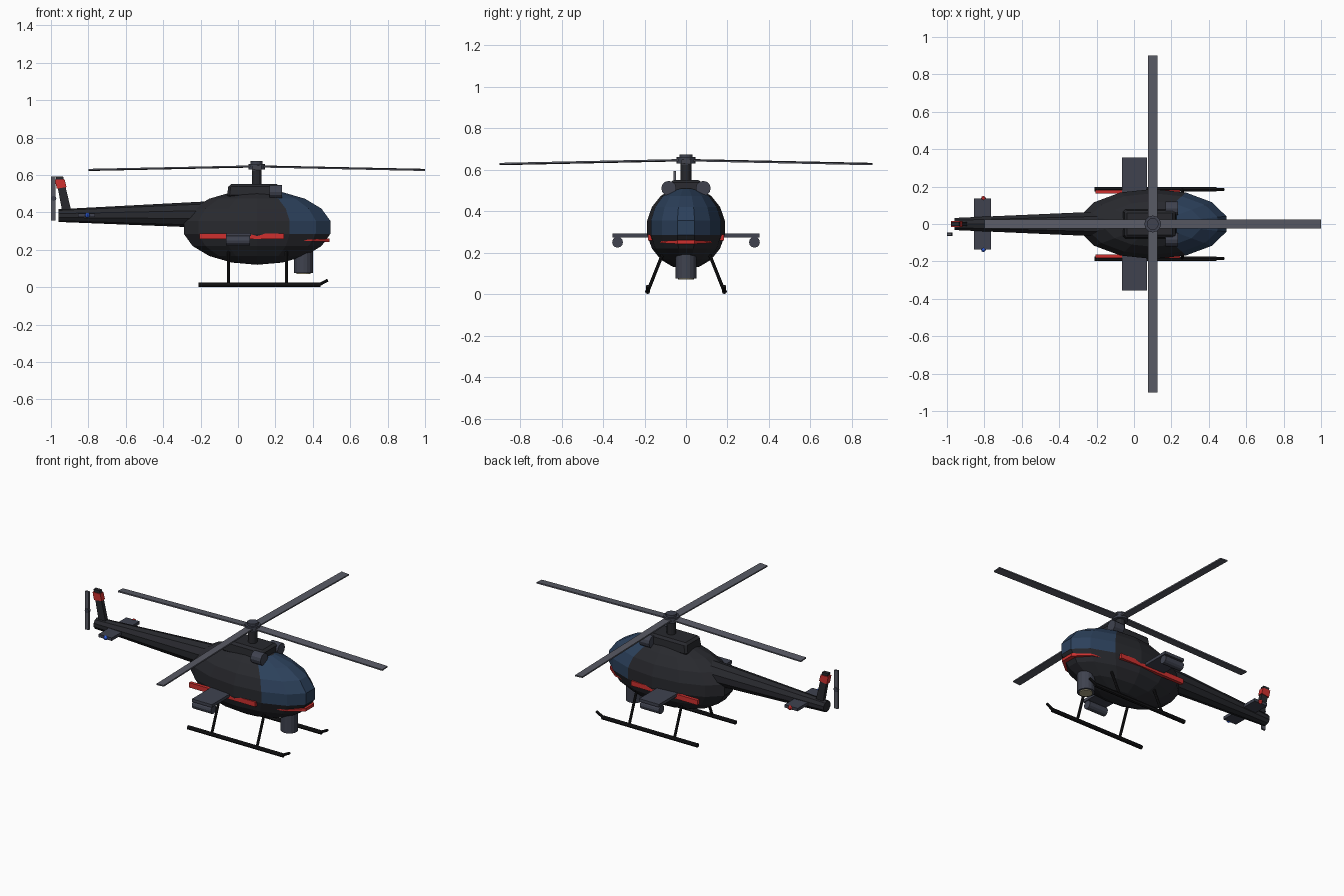
import bpy, bmesh
from math import pi, sin, cos, radians
from mathutils import Vector, Matrix

if "Cube" in bpy.data.objects:
    bpy.data.objects.remove(bpy.data.objects["Cube"])


def material(name, r, g, b):
    m = bpy.data.materials.new(name)
    m.diffuse_color = (r, g, b, 1)
    m.use_nodes = True
    m.node_tree.nodes["Principled BSDF"].inputs["Base Color"].default_value = m.diffuse_color
    return m


BODY = material("dark_paint", .021, .022, .027)
GLASS = material("blue_glass", .025, .052, .105)
PANEL = material("panel_grey", .05, .055, .078)
BLADE = material("blade_grey", .1, .104, .13)
BLACK = material("skid_black", .008, .008, .009)
RED = material("red_trim", .62, .03, .028)
BLUE = material("blue_light", .03, .12, .8)
LENS = material("lens", .42, .38, .24)


def finish(name, bm, *mats):
    bmesh.ops.recalc_face_normals(bm, faces=bm.faces[:])
    me = bpy.data.meshes.new(name)
    bm.to_mesh(me)
    bm.free()
    for m in mats:
        me.materials.append(m)
    ob = bpy.data.objects.new(name, me)
    bpy.context.collection.objects.link(ob)
    return ob


def box(name, centre, size, mat, matrix=Matrix()):
    bm = bmesh.new()
    bmesh.ops.create_cube(bm, size=1, matrix=matrix @ Matrix.Translation(centre) @ Matrix.Diagonal((*size, 1)))
    return finish(name, bm, mat)


def rod(name, a, b, r1, mat, r2=None, sides=12):
    a, b = Vector(a), Vector(b)
    d = b - a
    rot = d.to_track_quat('Z', 'Y').to_matrix().to_4x4()
    bm = bmesh.new()
    bmesh.ops.create_cone(bm, cap_ends=True, segments=sides, radius1=r1,
                          radius2=r1 if r2 is None else r2, depth=d.length,
                          matrix=Matrix.Translation((a + b) / 2) @ rot)
    return finish(name, bm, mat)


def ball(name, centre, r, mat):
    bm = bmesh.new()
    bmesh.ops.create_uvsphere(bm, u_segments=8, v_segments=6, radius=r, matrix=Matrix.Translation(centre))
    return finish(name, bm, mat)


def side_slab(name, profile, half, mat):
    # extrude an x-z outline across y
    bm = bmesh.new()
    f = bm.faces.new([bm.verts.new((x, -half, z)) for x, z in profile])
    ext = bmesh.ops.extrude_face_region(bm, geom=[f])
    bmesh.ops.translate(bm, vec=(0, 2 * half, 0),
                        verts=[g for g in ext['geom'] if isinstance(g, bmesh.types.BMVert)])
    bm.faces.ensure_lookup_table()
    return finish(name, bm, mat)


# Fuselage: faceted ellipsoid with the windscreen as coloured faces
N, RINGS = 14, 9
CX, RX, RY, RZ = .102, .408, .19, .2
bm = bmesh.new()
rings = []
for j in range(1, RINGS):
    lat = -pi / 2 + pi * j / RINGS
    rings.append([bm.verts.new((CX + RX * cos(lat) * cos((i - .5) * 2 * pi / N),
                                RY * cos(lat) * sin((i - .5) * 2 * pi / N),
                                .32 + RZ * sin(lat))) for i in range(N)])
for j, (lo, hi) in enumerate(zip(rings, rings[1:])):
    for i in range(N):
        k = (i + 1) % N
        f = bm.faces.new((lo[i], lo[k], hi[k], hi[i]))
        if j >= 3 and i in (N - 2, N - 1, 0, 1, 2):
            f.material_index = 1
for ring, z in ((rings[0], .12), (rings[-1], .52)):
    tip = bm.verts.new((CX, 0, z))
    for i in range(N):
        bm.faces.new((ring[i], ring[(i + 1) % N], tip))
finish("fuselage", bm, BODY, GLASS)

# Chin trim: thin wedge-ended band under the windscreen
bm = bmesh.new()
half = [(.3, .137, .002), (.405, .112, .005), (.49, .04, .009)]
outline = half + [(x, -y, t) for x, y, t in reversed(half)]
low = [bm.verts.new((x, y, .251 - t)) for x, y, t in outline]
top = [bm.verts.new((x, y, .251 + t)) for x, y, t in outline]
bm.faces.new(low)
bm.faces.new(top)
for i in range(len(outline)):
    k = (i + 1) % len(outline)
    bm.faces.new((low[i], low[k], top[k], top[i]))
finish("chin_trim", bm, RED)

# Tail boom, fin and fin band
rod("tail_boom", (-.18, 0, .388), (-.96, 0, .383), .07, BODY, .034, 10)
side_slab("tail_fin", [(-.935, .38), (-.885, .38), (-.935, .592), (-.975, .592)], .012, BODY)
side_slab("fin_band", [(-.969, .527), (-.917, .535), (-.927, .575), (-.979, .575)], .016, RED)

# Tail rotor
box("tail_rotor_blade", (-.987, -.055, .475), (.025, .012, .235), BLADE)
rod("tail_rotor_hub", (-.985, -.064, .475), (-.985, -.046, .475), .014, PANEL, sides=8)

# Stabiliser
box("stabiliser", (-.81, 0, .385), (.09, .27, .018), PANEL)

# Engine cover: tapered block
bm = bmesh.new()
bmesh.ops.create_cube(bm, size=1, matrix=Matrix.Translation((.085, 0, .515)) @ Matrix.Diagonal((.29, .16, .072, 1)))
for v in bm.verts:
    if v.co.z > .515:
        v.co.x = .085 + (v.co.x - .085) * .93
        v.co.y *= .9
bmesh.ops.bevel(bm, geom=bm.edges[:], offset=.013, segments=1, affect='EDGES')
finish("engine_cover", bm, BODY)

# Mast, hub and four drooping blades
rod("rotor_mast", (.1, 0, .5), (.1, 0, .64), .026, BODY)
rod("rotor_hub", (.1, 0, .63), (.1, 0, .66), .045, PANEL)
rod("hub_cap", (.1, 0, .655), (.1, 0, .674), .032, PANEL)
for k in range(4):
    m = (Matrix.Translation((.1, 0, .646)) @ Matrix.Rotation(k * pi / 2, 4, 'Z')
         @ Matrix.Rotation(radians(1.2), 4, 'Y') @ Matrix.Rotation(radians(4), 4, 'X'))
    box(f"rotor_blade_{k + 1}", (.465, 0, 0), (.87, .05, .008), BLADE, m)

# Sensor turret under the nose
rod("sensor_turret", (.35, 0, .076), (.35, 0, .19), .05, PANEL, sides=16)
rod("sensor_lens", (.35, 0, .07), (.35, 0, .08), .038, LENS, sides=16)

# Paired parts on both sides
for s, side in ((-1, "right"), (1, "left")):
    rod(f"{side}_intake", (.168, s * .083, .51), (.236, s * .083, .51), .036, PANEL)
    box(f"{side}_stripe", (.02, s * .173, .273), (.45, .02, .03), RED)
    box(f"{side}_stub_wing", (.003, s * .25, .282), (.135, .21, .018), PANEL)
    rod(f"{side}_pod", (-.065, s * .33, .25), (.065, s * .33, .25), .026, PANEL)
    ball(f"{side}_tail_light", (-.805, s * .137, .385), .013, BLUE if s < 0 else RED)
    y = s * .185
    rod(f"{side}_skid", (-.21, y, .0125), (.44, y, .0125), .0125, BLACK, sides=8)
    rod(f"{side}_skid_tip", (.435, y, .014), (.48, y, .038), .008, BLACK, sides=8)
    for x, end in ((-.05, "rear"), (.258, "front")):
        rod(f"{side}_{end}_strut", (x, y, .012), (x, s * .11, .2), .008, BLACK, sides=8)
